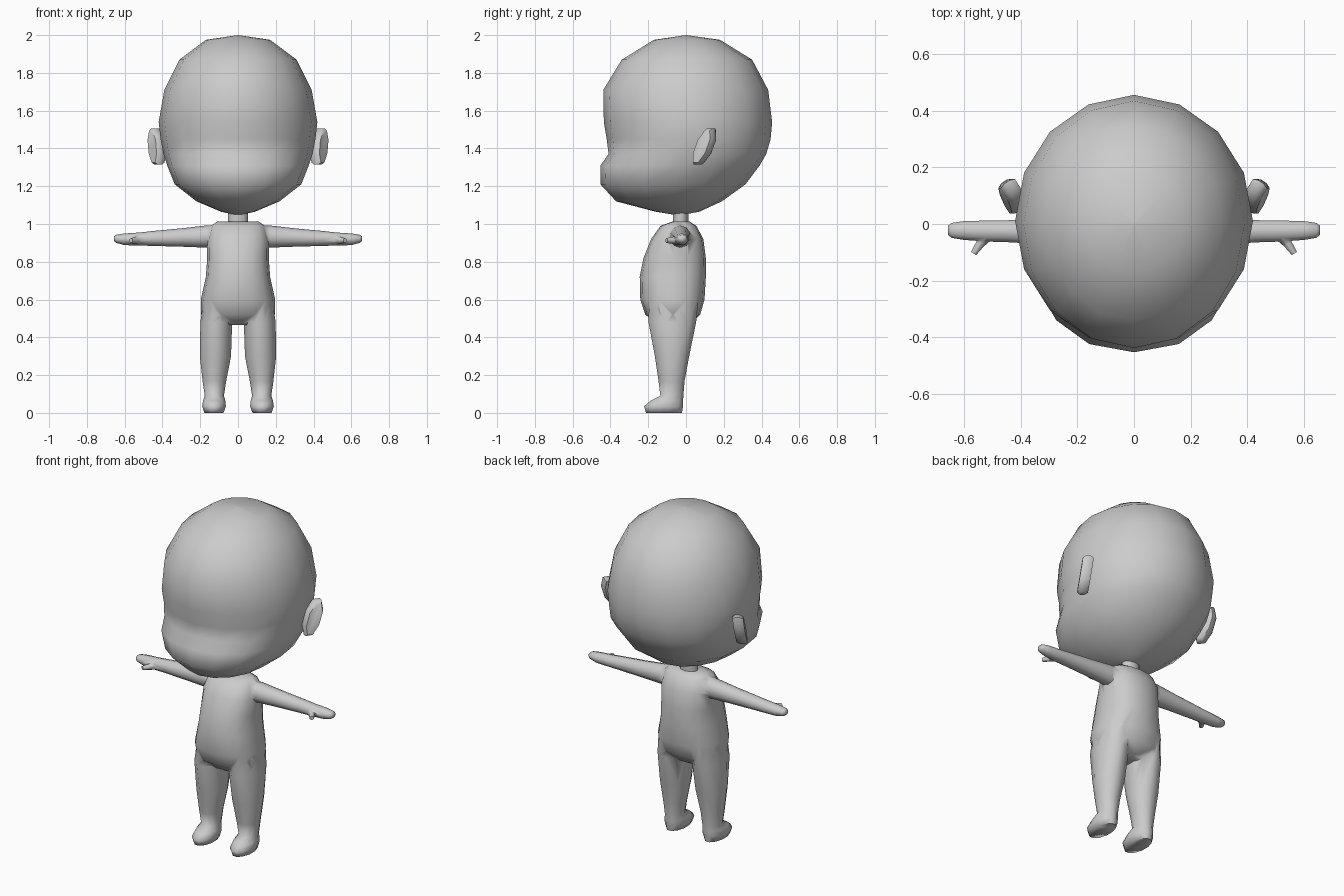
import bpy, bmesh, math


def finish(ob, angle=60):
    bpy.ops.object.select_all(action='DESELECT')
    bpy.context.view_layer.objects.active = ob
    ob.select_set(True)
    bpy.ops.object.shade_smooth_by_angle(angle=math.radians(angle))


def new_object(name, bm):
    bmesh.ops.remove_doubles(bm, verts=bm.verts[:], dist=0.0005)
    bmesh.ops.recalc_face_normals(bm, faces=bm.faces[:])
    me = bpy.data.meshes.new(name)
    bm.to_mesh(me)
    bm.free()
    ob = bpy.data.objects.new(name, me)
    bpy.context.collection.objects.link(ob)
    return ob


def loft(name, sections, n, place, start=0.0):
    """Skin rounded sections (t, a0, a1, b0, b1, power); place maps (t, a, b) to xyz."""
    bm = bmesh.new()
    rings = []
    for t, a0, a1, b0, b1, *p in sections:
        p = p[0] if p else 1.0
        ring = []
        for i in range(n):
            w = start + 2 * math.pi * i / n
            s, c = math.sin(w), math.cos(w)
            s = math.copysign(abs(s) ** p, s)
            c = math.copysign(abs(c) ** p, c)
            ring.append(bm.verts.new(place(t, (a0 + a1) / 2 + s * (a1 - a0) / 2,
                                           (b0 + b1) / 2 + c * (b1 - b0) / 2)))
        rings.append(ring)
    for r, q in zip(rings, rings[1:]):
        for i in range(n):
            j = (i + 1) % n
            bm.faces.new((r[i], r[j], q[j], q[i]))
    bm.faces.new(rings[0])
    bm.faces.new(rings[-1][::-1])
    return new_object(name, bm)


def upright(t, a, b):
    return (a, b, t)


# Head: half width, front y, back y at each height
head = [(2.0, 0.001, 0, 0.002), (1.975, 0.17, -0.17, 0.18), (1.87, 0.31, -0.34, 0.35),
        (1.71, 0.39, -0.438, 0.435), (1.54, 0.42, -0.435, 0.456), (1.45, 0.41, -0.42, 0.448),
        (1.37, 0.395, -0.41, 0.425, 0.93), (1.31, 0.375, -0.453, 0.39, 0.9),
        (1.21, 0.335, -0.453, 0.315, 0.92), (1.12, 0.22, -0.37, 0.19),
        (1.065, 0.09, -0.16, 0.07), (1.045, 0.001, -0.04, -0.038)]
finish(loft("head", [(z, -w, w, f, b, *p) for z, w, f, b, *p in head], 16, upright))

# Neck
finish(loft("neck", [(z, -0.055, 0.055, -0.07, 0.012) for z in (0.97, 1.09)], 10, upright))

# Torso
torso = [(1.012, 0.11, -0.075, 0.02), (0.99, 0.145, -0.135, 0.055), (0.92, 0.165, -0.185, 0.092),
         (0.82, 0.163, -0.225, 0.105), (0.72, 0.17, -0.245, 0.105), (0.6, 0.197, -0.242, 0.098),
         (0.52, 0.195, -0.215, 0.075), (0.465, 0.13, -0.15, 0.02)]
body = loft("body", [(z, -w, w, f, b, 0.85) for z, w, f, b in torso], 16, upright)

# Limb sections for one side
leg = [(0.6, 0.03, 0.185, -0.2, 0.07), (0.48, 0.028, 0.202, -0.203, 0.058),
       (0.3, 0.034, 0.205, -0.168, 0.02), (0.17, 0.06, 0.19, -0.148, -0.005),
       (0.09, 0.073, 0.178, -0.138, -0.012), (0.065, 0.065, 0.187, -0.19, -0.012),
       (0.035, 0.062, 0.192, -0.226, -0.012), (0.0, 0.075, 0.18, -0.215, -0.018)]
arm = [(0.08, -0.1, 0.03, 0.87, 0.995), (0.17, -0.085, 0.025, 0.875, 0.992),
       (0.3, -0.075, 0.02, 0.88, 0.977), (0.45, -0.066, 0.015, 0.884, 0.963),
       (0.52, -0.064, 0.014, 0.886, 0.955), (0.6, -0.058, 0.012, 0.888, 0.95),
       (0.645, -0.05, 0.005, 0.9, 0.943), (0.657, -0.038, -0.006, 0.91, 0.934)]
thumb = [(0.0, -0.03, 0.03, 0.89, 0.94), (0.05, -0.017, 0.02, 0.895, 0.932),
         (0.092, -0.013, 0.013, 0.9, 0.925)]

limbs = []
for side, s in (("right", 1), ("left", -1)):
    limbs.append(loft("leg_" + side, leg, 12, lambda t, a, b, s=s: (s * a, b, t), math.pi / 12))
    limbs.append(loft("arm_" + side, arm, 10, lambda t, a, b, s=s: (s * t, a, b)))
    limbs.append(loft("thumb_" + side, thumb, 6, lambda t, a, b, s=s: (
        s * (0.515 + 0.56 * t + 0.82 * a), -0.035 - 0.75 * t + 0.5 * a, b)))

    # Ear: thin eight-sided disc leaning back and swept outward
    def ear_place(t, a, b, s=s):
        x = 0.43 + 0.83 * t + 0.55 * a + 0.08 * b
        y = 0.098 - 0.55 * t + 0.83 * a + 0.36 * b
        return (s * x, y, 1.41 + b)
    ear = [(t, -u, u, -h, h) for t, u, h in
           ((-0.03, 0.042, 0.092), (-0.012, 0.05, 0.104), (0.012, 0.05, 0.104), (0.03, 0.042, 0.092))]
    finish(loft("ear_" + side, ear, 8, ear_place, math.pi / 8))

# Fuse limbs into one body surface
bpy.context.view_layer.objects.active = body
for limb in limbs:
    m = body.modifiers.new("union", 'BOOLEAN')
    m.operation, m.solver, m.object = 'UNION', 'EXACT', limb
    bpy.ops.object.modifier_apply(modifier=m.name)
    bpy.data.objects.remove(limb)
finish(body, 75)
